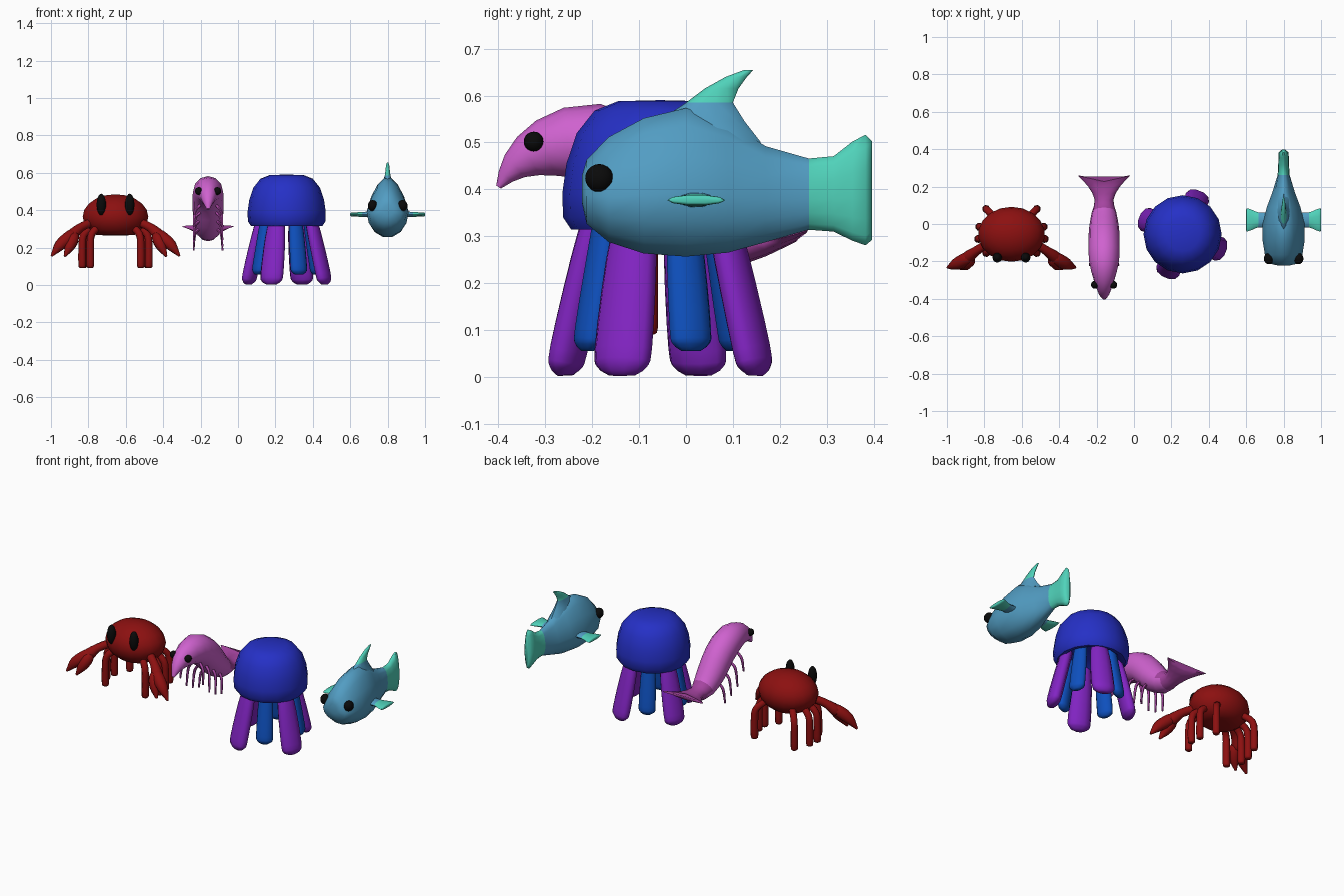
import bpy, bmesh, math
from mathutils import Vector

if "Cube" in bpy.data.objects:
    bpy.data.objects.remove(bpy.data.objects["Cube"])


def mat(name, r, g, b):
    m = bpy.data.materials.new(name)
    m.diffuse_color = [((c / 255 + 0.055) / 1.055) ** 2.4 if c > 10 else c / 255 / 12.92 for c in (r, g, b)] + [1]
    m.use_nodes = True
    m.node_tree.nodes["Principled BSDF"].inputs["Base Color"].default_value = m.diffuse_color
    return m


RED = mat("dark red", 140, 16, 16)
PINK = mat("pink", 207, 98, 207)
MAUVE = mat("mauve", 165, 68, 160)
INDIGO = mat("indigo", 37, 48, 198)
PURPLE = mat("purple", 130, 36, 195)
BLUE = mat("blue", 14, 80, 190)
TEAL_BLUE = mat("fish blue", 82, 157, 195)
AQUA = mat("aqua", 80, 210, 186)
BLACK = mat("black", 10, 10, 10)


def finish(name, bm, mats, rule=None, angle=60):
    bmesh.ops.recalc_face_normals(bm, faces=bm.faces)
    for f in bm.faces:
        f.smooth = True
        if rule and rule(f.calc_center_median()):
            f.material_index = 1
    me = bpy.data.meshes.new(name)
    bm.to_mesh(me)
    bm.free()
    ob = bpy.data.objects.new(name, me)
    bpy.context.collection.objects.link(ob)
    for m in mats:
        me.materials.append(m)
    bpy.context.view_layer.objects.active = ob
    bpy.ops.object.select_all(action='DESELECT')
    ob.select_set(True)
    bpy.ops.object.shade_smooth_by_angle(angle=math.radians(angle))
    return ob


def skin(rings):
    """Join rings of points into a capped surface."""
    bm = bmesh.new()
    vs = [[bm.verts.new(p) for p in r] for r in rings]
    n = len(vs[0])
    for a, b in zip(vs, vs[1:]):
        for i in range(n):
            j = (i + 1) % n
            bm.faces.new((a[i], a[j], b[j], b[i]))
    bm.faces.new(vs[0])
    bm.faces.new(vs[-1])
    return bm


def spline(rows, k):
    """Catmull-Rom through rows of numbers."""
    P = [Vector(r) for r in rows]
    P = [2 * P[0] - P[1]] + P + [2 * P[-1] - P[-2]]
    out = []
    for i in range(1, len(P) - 2):
        a, b, c, d = P[i - 1:i + 3]
        for s in range(k):
            t = s / k
            out.append(0.5 * (2 * b + (c - a) * t + (2 * a - 5 * b + 4 * c - d) * t * t
                              + (3 * b - a - 3 * c + d) * t ** 3))
    return out + [P[-2]]


def tube(name, rows, side, mats, n=10, k=3, rule=None, edit=None):
    """Tube along rows of (x, y, z, half width along side, half thickness)."""
    S = spline(rows, k)
    C = [Vector(s[:3]) for s in S]
    rings = []
    for i, s in enumerate(S):
        t = (C[min(i + 1, len(C) - 1)] - C[max(i - 1, 0)]).normalized()
        u = Vector(side)
        u = (u - t * u.dot(t)).normalized()
        v = t.cross(u)
        a, b = max(s[3], 0.004), max(s[4], 0.004)
        rings.append([C[i] + u * a * math.cos(q) + v * b * math.sin(q)
                      for q in (2 * math.pi * j / n for j in range(n))])
    bm = skin(rings)
    if edit:
        for v in bm.verts:
            edit(v.co)
    return finish(name, bm, mats, rule)


def ball(name, c, r, m, floor=None, seg=16):
    bm = bmesh.new()
    bmesh.ops.create_uvsphere(bm, u_segments=seg, v_segments=10, radius=1)
    for v in bm.verts:
        v.co = Vector(c) + Vector([v.co[i] * r[i] for i in range(3)])
        if floor is not None:
            v.co.z = max(v.co.z, floor)
    return finish(name, bm, [m])


SIDES = ((-1, "left"), (1, "right"))

# Crab
CX = -0.655
ball("crab_body", (CX, -0.055, 0.365), (0.178, 0.147, 0.12), RED, 0.265, 18)
LEGS = [(0.135, -0.155), (0.178, -0.08), (0.172, -0.015), (0.135, 0.08)]
for s, w in SIDES:
    ball("crab_eye_" + w, (CX + s * 0.076, -0.18, 0.43), (0.025, 0.026, 0.058), BLACK)
    for i, (dx, y) in enumerate(LEGS):
        k = 0.65
        tube(f"crab_leg_{w}_{i + 1}",
             [(CX + s * dx * k, -0.055 + (y + 0.055) * k, 0.315, 0.02, 0.02),
              (CX + s * dx * 0.95, -0.055 + (y + 0.055) * 0.95, 0.27, 0.02, 0.02),
              (CX + s * dx, y, 0.2, 0.021, 0.021),
              (CX + s * dx, y, 0.105, 0.021, 0.021),
              (CX + s * dx, y, 0.09, 0.012, 0.012)], (0.3 * s, 1, 0), [RED], 8)
    def claw(name, rows):
        tube(f"crab_{name}_{w}", [(CX + s * x, y, z, r, r) for x, y, z, r in rows],
             (0.5 * s, -1, 0), [RED], 8)
    claw("arm", [(0.12, -0.10, 0.34, 0.024), (0.19, -0.145, 0.305, 0.025),
                 (0.235, -0.18, 0.26, 0.034), (0.25, -0.19, 0.24, 0.015)])
    claw("outer_pincer", [(0.215, -0.165, 0.285, 0.015), (0.24, -0.185, 0.262, 0.034),
                          (0.295, -0.215, 0.215, 0.032), (0.342, -0.232, 0.155, 0.006)])
    claw("inner_pincer", [(0.215, -0.17, 0.28, 0.015), (0.225, -0.195, 0.25, 0.032),
                          (0.245, -0.22, 0.205, 0.028), (0.272, -0.24, 0.153, 0.006)])

# Shrimp: one curved body with a notched tail fan
SX = -0.16
SHRIMP = [(-0.40, 0.405, 0.008, 0.006), (-0.365, 0.45, 0.032, 0.032), (-0.30, 0.488, 0.055, 0.062),
          (-0.20, 0.50, 0.08, 0.084), (-0.10, 0.445, 0.083, 0.087), (-0.02, 0.36, 0.08, 0.08),
          (0.06, 0.295, 0.066, 0.062), (0.13, 0.283, 0.05, 0.04), (0.20, 0.295, 0.085, 0.022),
          (0.26, 0.312, 0.14, 0.01)]


def notch(p):
    if p.y > 0.235:
        p.y -= 0.03 * (1 - abs(p.x - SX) / 0.14)


tube("shrimp_body", [(SX, y, z, a, b) for y, z, a, b in SHRIMP], (1, 0, 0), [PINK, MAUVE], 12, 2,
     lambda c: c.y > 0.08, notch)
FEET = [(-0.20, 0.43, 0.31), (-0.14, 0.39, 0.24), (-0.08, 0.35, 0.205), (-0.02, 0.31, 0.185)]
for s, w in SIDES:
    ball("shrimp_eye_" + w, (SX + s * 0.05, -0.325, 0.502), (0.02, 0.021, 0.021), BLACK)
    for i, (y, z0, z1) in enumerate(FEET):
        tube(f"shrimp_leg_{w}_{i + 1}",
             [(SX + s * 0.04, y, z0, 0.008, 0.008), (SX + s * 0.07, y - 0.01, z0 - 0.04, 0.008, 0.008),
              (SX + s * 0.077, y - 0.02, z1, 0.005, 0.005)], (0, 1, 0), [MAUVE], 6)

# Octopus: lathed head with a hollow underside
OX, OY = 0.26, -0.055
HEAD = [(0.01, 0.59), (0.09, 0.588), (0.14, 0.568), (0.178, 0.52), (0.2, 0.455), (0.209, 0.39),
        (0.207, 0.34), (0.19, 0.314), (0.165, 0.318), (0.14, 0.34), (0.01, 0.36)]
finish("octopus_head", skin([[(OX + r * math.cos(q), OY + r * math.sin(q), z)
                              for q in (2 * math.pi * j / 16 for j in range(16))]
                             for r, z in HEAD]), [INDIGO])
OUTER = [(0.135, 0.37, 0.04, 0.03), (0.165, 0.25, 0.058, 0.035), (0.21, 0.06, 0.066, 0.037),
         (0.218, 0.02, 0.056, 0.03), (0.218, 0.003, 0.03, 0.015)]
INNER = [(0.12, 0.37, 0.035, 0.025), (0.14, 0.25, 0.044, 0.027), (0.165, 0.10, 0.048, 0.028),
         (0.168, 0.07, 0.042, 0.024), (0.168, 0.055, 0.022, 0.012)]
for i in range(8):
    q = math.radians(-112 + 45 * i)
    c, s = math.cos(q), math.sin(q)
    rows, m, nm = (INNER, BLUE, "inner") if i % 2 else (OUTER, PURPLE, "outer")
    tube(f"octopus_{nm}_tentacle_{i // 2 + 1}",
         [(OX + r * c, OY + r * s, z, a, b) for r, z, a, b in rows], (-s, c, 0), [m])

# Fish body and tail: sections of (y, bottom, top, half width)
FX = 0.8
FISH = [(-0.222, 0.37, 0.43, 0.03), (-0.212, 0.325, 0.465, 0.075), (-0.165, 0.285, 0.515, 0.1),
        (-0.09, 0.26, 0.556, 0.112), (0.0, 0.253, 0.578, 0.112), (0.09, 0.262, 0.545, 0.09),
        (0.17, 0.285, 0.495, 0.06), (0.262, 0.312, 0.468, 0.032), (0.315, 0.308, 0.473, 0.029),
        (0.355, 0.288, 0.505, 0.028), (0.383, 0.278, 0.52, 0.026), (0.397, 0.29, 0.505, 0.01)]
rings = []
for y, z0, z1, hw in FISH:
    zc = z0 + (z1 - z0) * 0.43
    ring = []
    for j in range(14):
        c, s = math.cos(2 * math.pi * j / 14), math.sin(2 * math.pi * j / 14)
        taper = 1 - 0.3 * max(0, s) if y < 0.25 else 1
        ring.append((FX + hw * c * taper, y, zc + s * (z1 - zc if s > 0 else zc - z0)))
    rings.append(ring)
finish("fish_body", skin(rings), [TEAL_BLUE, AQUA], lambda c: c.y > 0.263)

# Fish dorsal fin, swept back, aqua at the tip
DORSAL = [(0.50, -0.08, 0.16, 0.045), (0.545, -0.06, 0.125, 0.03), (0.585, 0.0, 0.1, 0.016),
          (0.615, 0.04, 0.112, 0.012), (0.64, 0.085, 0.13, 0.009), (0.655, 0.125, 0.144, 0.004)]
finish("fish_dorsal_fin", skin([[(FX + w * math.sin(q), (a + b) / 2 + (b - a) / 2 * math.cos(q), z)
                                 for q in (2 * math.pi * j / 10 for j in range(10))]
                                for z, a, b, w in DORSAL]), [TEAL_BLUE, AQUA], lambda c: c.z > 0.59)

# Fish side fins and eyes
for s, w in SIDES:
    tube("fish_side_fin_" + w,
         [(FX + s * 0.07, 0.02, 0.378, 0.04, 0.018), (FX + s * 0.135, 0.022, 0.377, 0.04, 0.014),
          (FX + s * 0.17, 0.022, 0.377, 0.054, 0.012), (FX + s * 0.195, 0.022, 0.377, 0.062, 0.011),
          (FX + s * 0.2, 0.022, 0.377, 0.056, 0.005)], (0, 1, 0), [TEAL_BLUE, AQUA], 10, 2,
         lambda c: abs(c.x - FX) > 0.137)
    ball("fish_eye_" + w, (FX + s * 0.08, -0.185, 0.424), (0.026, 0.03, 0.03), BLACK)
